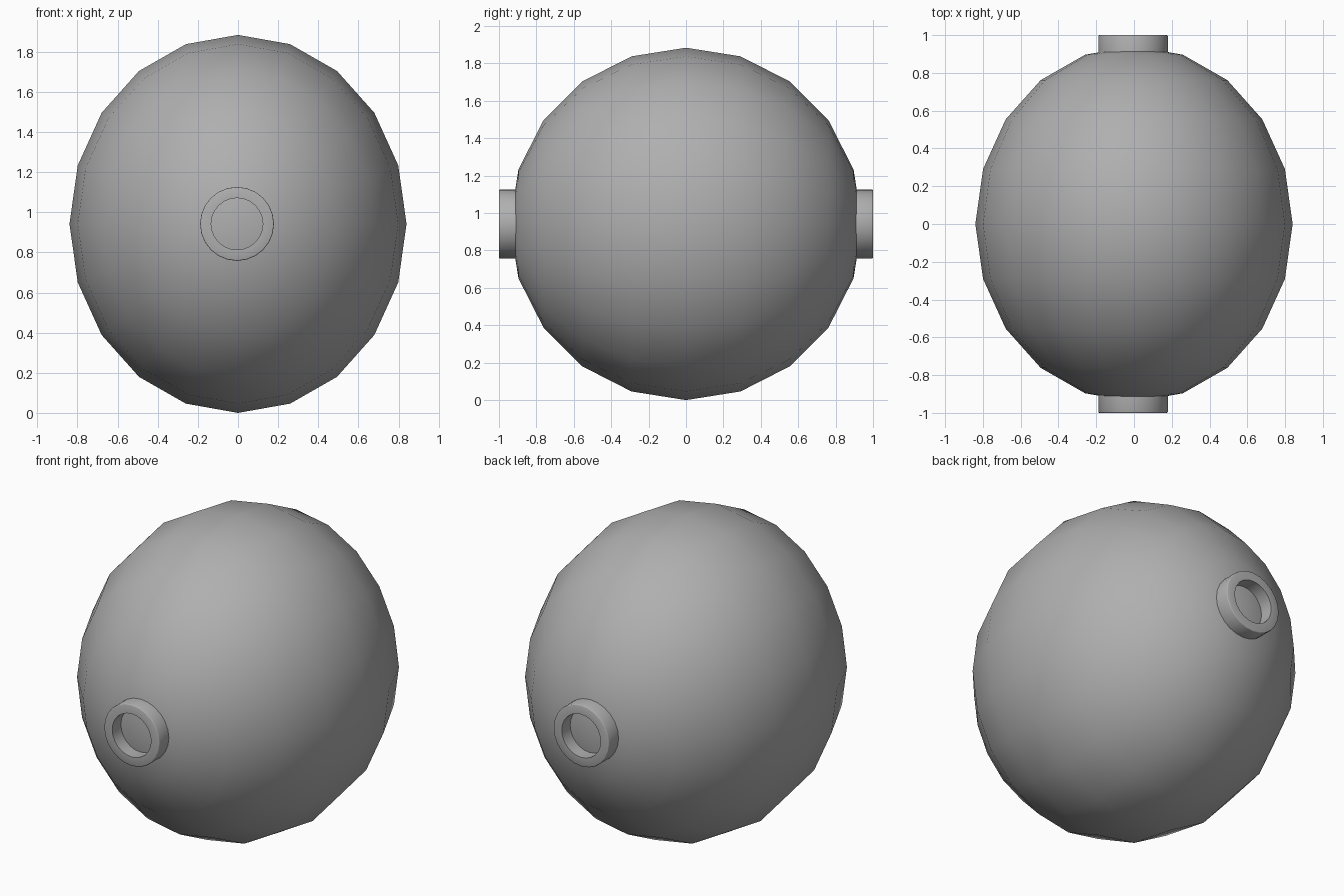
import bpy, bmesh, math
from mathutils import Matrix

if "Cube" in bpy.data.objects:
    bpy.data.objects.remove(bpy.data.objects["Cube"])

CENTRE_Z = 0.942

# Dark grey for every part
grey = bpy.data.materials.new("dark_grey")
grey.diffuse_color = (0.43, 0.43, 0.43, 1)
grey.use_nodes = True
grey.node_tree.nodes["Principled BSDF"].inputs["Base Color"].default_value = grey.diffuse_color


def make_object(name, bm, angle):
    bmesh.ops.recalc_face_normals(bm, faces=bm.faces)
    mesh = bpy.data.meshes.new(name)
    bm.to_mesh(mesh)
    bm.free()
    mesh.materials.append(grey)
    obj = bpy.data.objects.new(name, mesh)
    bpy.context.collection.objects.link(obj)
    bpy.ops.object.select_all(action='DESELECT')
    obj.select_set(True)
    bpy.context.view_layer.objects.active = obj
    bpy.ops.object.shade_smooth_by_angle(angle=math.radians(angle))
    return obj


# Body: coarse sphere with its poles along y, squashed in x
bm = bmesh.new()
bmesh.ops.create_uvsphere(bm, u_segments=20, v_segments=10, radius=0.942)
bm.transform(Matrix.Translation((0, 0, CENTRE_Z))
             @ Matrix.Diagonal((0.84 / 0.942, 1, 1, 1))
             @ Matrix.Rotation(math.pi / 2, 4, 'X'))
make_object("body", bm, 40)


# Collars: short open tubes at both poles, (radius, distance from centre)
PROFILE = [(0.184, 0.895), (0.184, 0.995), (0.1825, 0.9985), (0.179, 1.0),
           (0.129, 1.0), (0.129, 0.895)]
SEGMENTS = 24


def collar(name, side):
    bm = bmesh.new()
    rings = []
    for r, d in PROFILE:
        rings.append([bm.verts.new((-0.005 + r * math.cos(a), side * d,
                                    CENTRE_Z + r * math.sin(a)))
                      for a in (2 * math.pi * i / SEGMENTS
                                for i in range(SEGMENTS))])
    for k in range(len(rings)):
        a, b = rings[k], rings[(k + 1) % len(rings)]
        for i in range(SEGMENTS):
            j = (i + 1) % SEGMENTS
            bm.faces.new((a[i], a[j], b[j], b[i]))
    make_object(name, bm, 50)


collar("front_collar", -1)
collar("back_collar", 1)
